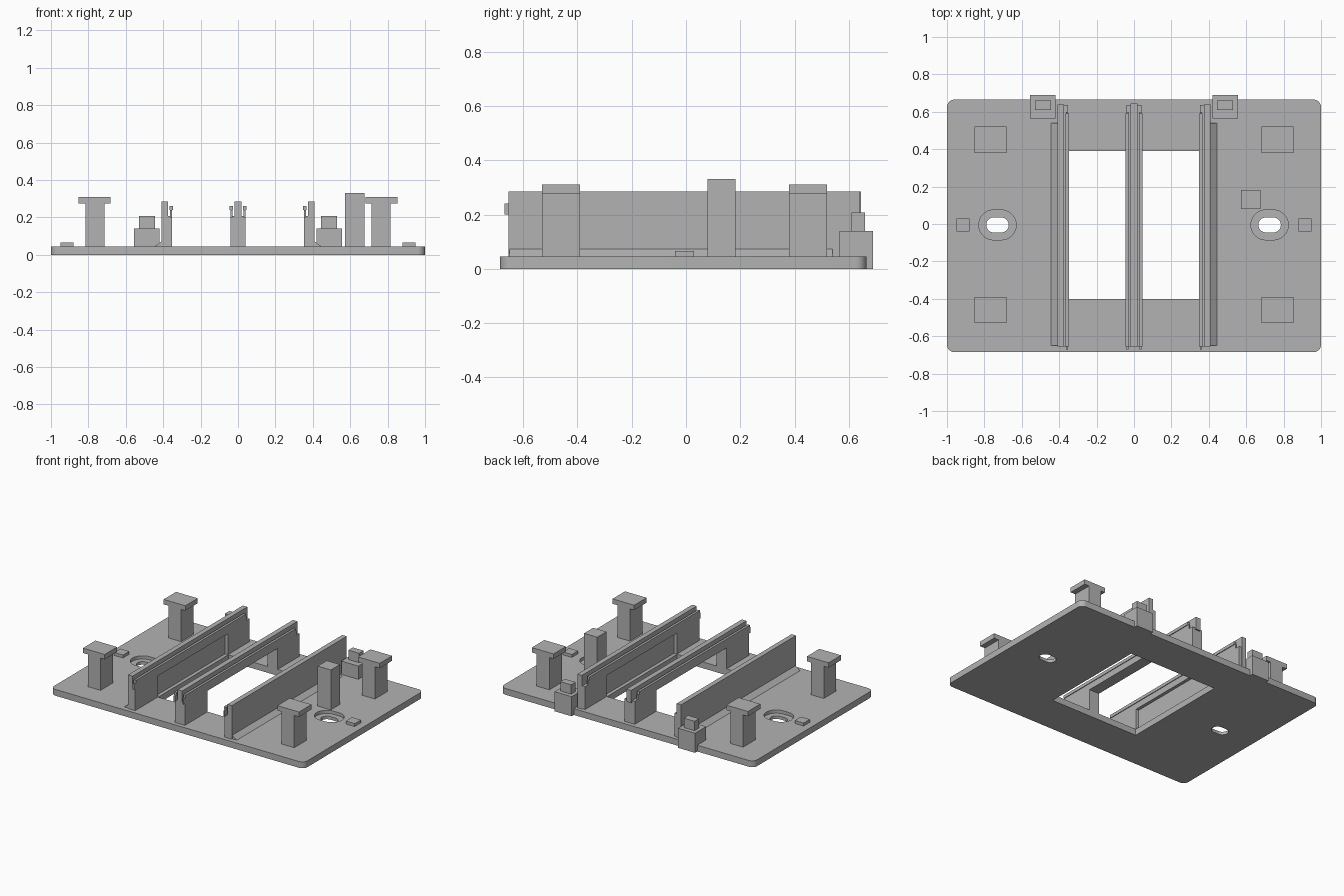
import bpy, math

cube = bpy.data.objects.get("Cube")
if cube:
    bpy.data.objects.remove(cube, do_unlink=True)

grey = bpy.data.materials.new("light grey plastic")
grey.use_nodes = True
COLOUR = (0.45, 0.45, 0.45, 1)
grey.diffuse_color = COLOUR
grey.node_tree.nodes["Principled BSDF"].inputs["Base Color"].default_value = COLOUR


def prism(name, outline, low, high, axis="z"):
    """Extrude a counter-clockwise outline along z, or an (x, z) outline along y."""
    n = len(outline)
    if axis == "z":
        verts = [(a, b, h) for h in (low, high) for a, b in outline]
    else:
        verts = [(a, h, b) for h in (high, low) for a, b in outline]
    faces = [tuple(reversed(range(n))), tuple(range(n, 2 * n))]
    faces += [(i, (i + 1) % n, (i + 1) % n + n, i + n) for i in range(n)]
    mesh = bpy.data.meshes.new(name)
    mesh.from_pydata(verts, [], faces)
    mesh.materials.append(grey)
    obj = bpy.data.objects.new(name, mesh)
    bpy.context.collection.objects.link(obj)
    return obj


def box(name, x, y, z):
    x0, x1 = sorted(x)
    return prism(name, [(x0, y[0]), (x1, y[0]), (x1, y[1]), (x0, y[1])], *z)


def rounded(cx, cy, half_x, half_y, r, steps=8):
    """Rectangle outline with rounded corners."""
    points = []
    for k, (sx, sy) in enumerate([(1, 1), (-1, 1), (-1, -1), (1, -1)]):
        for i in range(steps + 1):
            a = (k + i / steps) * math.pi / 2
            points.append((cx + sx * (half_x - r) + r * math.cos(a),
                           cy + sy * (half_y - r) + r * math.sin(a)))
    return points


def cut(target, cutter):
    mod = target.modifiers.new("cut", "BOOLEAN")
    mod.operation = "DIFFERENCE"
    mod.solver = "EXACT"
    mod.object = cutter
    bpy.context.view_layer.objects.active = target
    bpy.ops.object.modifier_apply(modifier=mod.name)
    bpy.data.objects.remove(cutter, do_unlink=True)


# Base plate with window and two recessed mounting slots
BASE = 0.045
plate = prism("base_plate", rounded(0, -0.01, 1, 0.675, 0.04), 0, BASE)
cut(plate, box("window_cutter", (-0.35, 0.35), (-0.40, 0.39), (-0.1, 0.1)))
for x in (-0.73, 0.725):
    cut(plate, prism("recess_cutter", rounded(x, -0.005, 0.10, 0.08, 0.0799), 0.022, 0.1))
    cut(plate, prism("slot_cutter", rounded(x, -0.005, 0.06, 0.04, 0.0399), -0.1, 0.1))
bpy.ops.object.select_all(action="DESELECT")
plate.select_set(True)
bpy.context.view_layer.objects.active = plate
bpy.ops.object.shade_smooth_by_angle(angle=math.radians(30))


def card_lip(name, x, s):
    """Thin guide strip standing beside a rail; s points away from the wall."""
    box(name + "_floor", (x - s * 0.024, x), (-0.655, 0.635), (0.195, 0.208))
    box(name + "_strip", (x - s * 0.010, x), (-0.67, 0.60), (0.20, 0.24))
    box(name + "_head", (x - s * 0.012, x + s * 0.005), (-0.655, 0.59), (0.24, 0.262))


ENDS = {"front": (-0.655, -0.40), "back": (0.39, 0.635)}

# Centre rail bridging the window
box("centre_rail_wall", (-0.018, 0.018), (-0.655, 0.645), (0.195, 0.285))
for end, span in ENDS.items():
    box(f"centre_rail_{end}_block", (-0.04, 0.04), span, (BASE, 0.20))
for side, s in (("left", 1), ("right", -1)):
    card_lip(f"centre_rail_{side}_lip", s * 0.04, s)

# Parts found on both sides
for side, s in (("left", 1), ("right", -1)):
    # Outer rail with sloped foot
    box(f"{side}_rail_wall", (s * 0.375, s * 0.41), (-0.655, 0.64), (BASE, 0.285))
    foot = [(s * 0.41, BASE), (s * 0.445, BASE), (s * 0.41, 0.072)]
    prism(f"{side}_rail_foot", foot[::s], -0.65, 0.54, "y")
    for end, span in ENDS.items():
        box(f"{side}_rail_{end}_block", (s * 0.353, s * 0.38), span, (BASE, 0.20))
    card_lip(f"{side}_rail_lip", s * 0.353, -s)

    # T-shaped corner posts
    for end, y in (("front", -0.46), ("back", 0.45)):
        span = (y - 0.07, y + 0.07)
        box(f"{side}_{end}_post", (s * 0.715, s * 0.815), span, (BASE, 0.28))
        box(f"{side}_{end}_post_cap", (s * 0.682, s * 0.853), span, (0.275, 0.31))

    # Stepped stop on the back edge
    box(f"{side}_back_stop", (s * 0.42, s * 0.555), (0.565, 0.69), (0, 0.14))
    box(f"{side}_back_stop_top", (s * 0.445, s * 0.53), (0.61, 0.66), (0.14, 0.207))

    # Small locating pad
    box(f"{side}_locating_pad", (s * 0.88, s * 0.95), (-0.04, 0.03), (BASE, 0.066))

# Single tall pillar
box("pillar", (0.573, 0.677), (0.08, 0.183), (BASE, 0.33))
